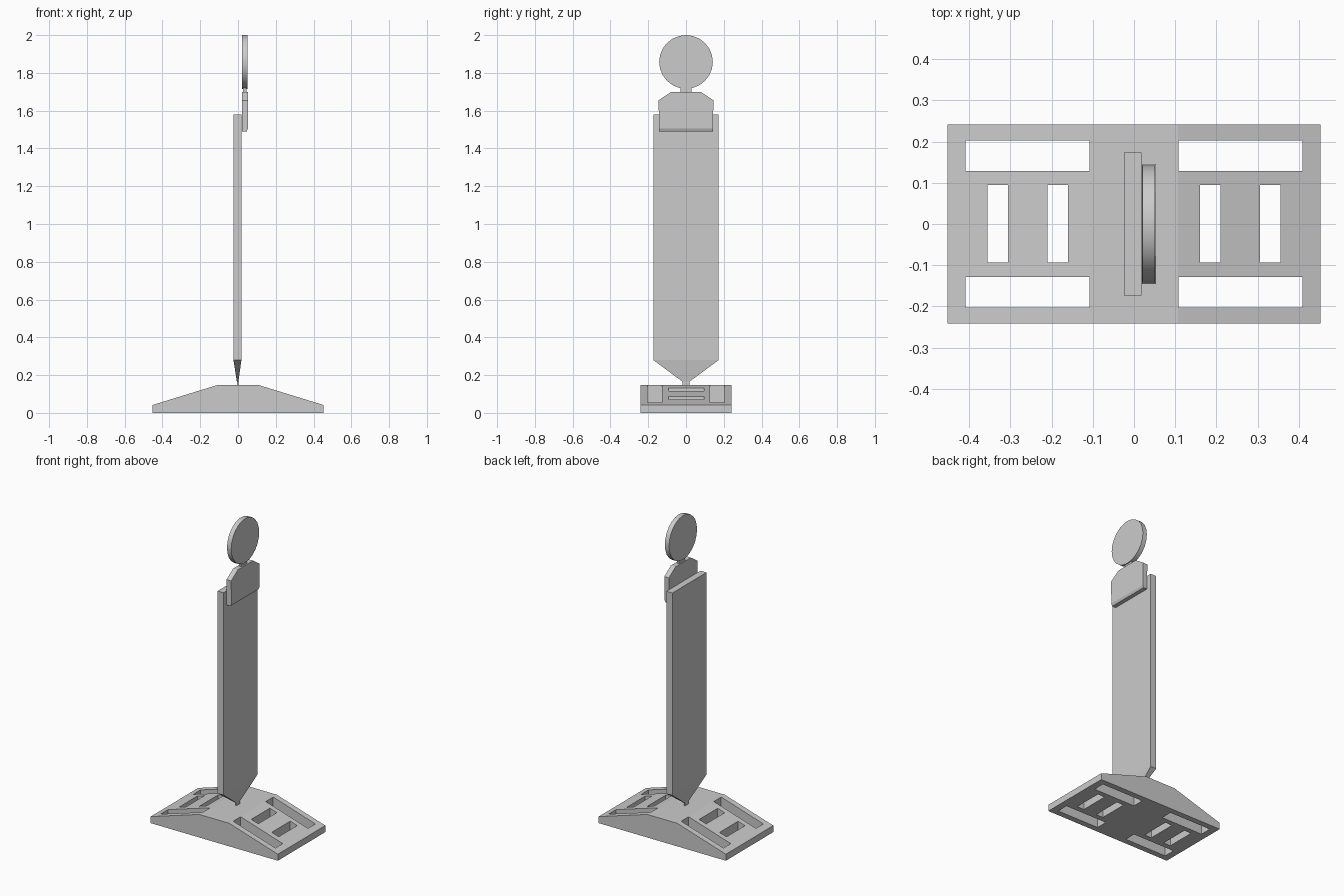
import bpy, bmesh, math
from mathutils import Vector

if "Cube" in bpy.data.objects:
    bpy.data.objects.remove(bpy.data.objects["Cube"])


def add_object(name, bm):
    bmesh.ops.recalc_face_normals(bm, faces=bm.faces)
    mesh = bpy.data.meshes.new(name)
    bm.to_mesh(mesh)
    bm.free()
    obj = bpy.data.objects.new(name, mesh)
    bpy.context.collection.objects.link(obj)
    return obj


def prism(name, points, offset):
    """Extrude a closed planar outline along an offset vector."""
    bm = bmesh.new()
    face = bm.faces.new([bm.verts.new(p) for p in points])
    ext = bmesh.ops.extrude_face_region(bm, geom=[face])
    moved = [v for v in ext["geom"] if isinstance(v, bmesh.types.BMVert)]
    bmesh.ops.translate(bm, verts=moved, vec=Vector(offset))
    return add_object(name, bm)


def loft(name, rings):
    """Stack of rectangles (x0, x1, half_y, z) joined into a closed solid."""
    bm = bmesh.new()
    loops = [[bm.verts.new(p) for p in
              ((a, -h, z), (b, -h, z), (b, h, z), (a, h, z))]
             for a, b, h, z in rings]
    bm.faces.new(loops[0])
    bm.faces.new(loops[-1])
    for lo, hi in zip(loops, loops[1:]):
        for i in range(4):
            j = (i + 1) % 4
            bm.faces.new((lo[i], lo[j], hi[j], hi[i]))
    return add_object(name, bm)


# Sloped base
side = [(0.452, 0), (0.452, 0.042), (0.107, 0.148)]
outline = side + [(-x, z) for x, z in reversed(side)]
base = prism("base", [(x, -0.241, z) for x, z in outline], (0, 0.482, 0))

# Slots through the base: long outer slots and short grip slots, both ends
slots = [(0.108, 0.408, 0.128, 0.203), (0.108, 0.408, -0.203, -0.128),
         (0.16, 0.21, -0.093, 0.095), (0.305, 0.355, -0.093, 0.095)]
for x0, x1, y0, y1 in slots:
    for s in (1, -1):
        corners = [(s * x0, y0, -0.1), (s * x1, y0, -0.1),
                   (s * x1, y1, -0.1), (s * x0, y1, -0.1)]
        cutter = prism("slot_cutter", corners, (0, 0, 0.4))
        cutter.hide_render = True
        mod = base.modifiers.new("slot", 'BOOLEAN')
        mod.operation = 'DIFFERENCE'
        mod.solver = 'EXACT'
        mod.object = cutter
        bpy.context.view_layer.objects.active = base
        bpy.ops.object.modifier_apply(modifier=mod.name)
        bpy.data.objects.remove(cutter)

# Tall panel tapering to a small foot
loft("panel", [(-0.006, 0.002, 0.018, 0.146), (-0.006, 0.002, 0.018, 0.165),
               (-0.024, 0.018, 0.173, 0.28), (-0.024, 0.018, 0.173, 1.58)])

# Lamp bracket with sloped shoulders and a bevelled lower edge
loft("lamp_bracket", [(0.02, 0.046, 0.143, 1.49), (0.02, 0.053, 0.143, 1.506),
                      (0.02, 0.053, 0.145, 1.655), (0.02, 0.053, 0.078, 1.70)])

# Neck joining bracket and lamp
loft("lamp_neck", [(0.027, 0.044, 0.03, 1.69), (0.027, 0.044, 0.03, 1.735)])

# Round lamp disc
bpy.ops.mesh.primitive_cylinder_add(vertices=24, radius=0.142, depth=0.03,
                                    location=(0.036, 0, 1.858),
                                    rotation=(0, math.pi / 2, 0))
disc = bpy.context.object
disc.name = "lamp_disc"
bpy.ops.object.shade_smooth_by_angle(angle=math.radians(30))
